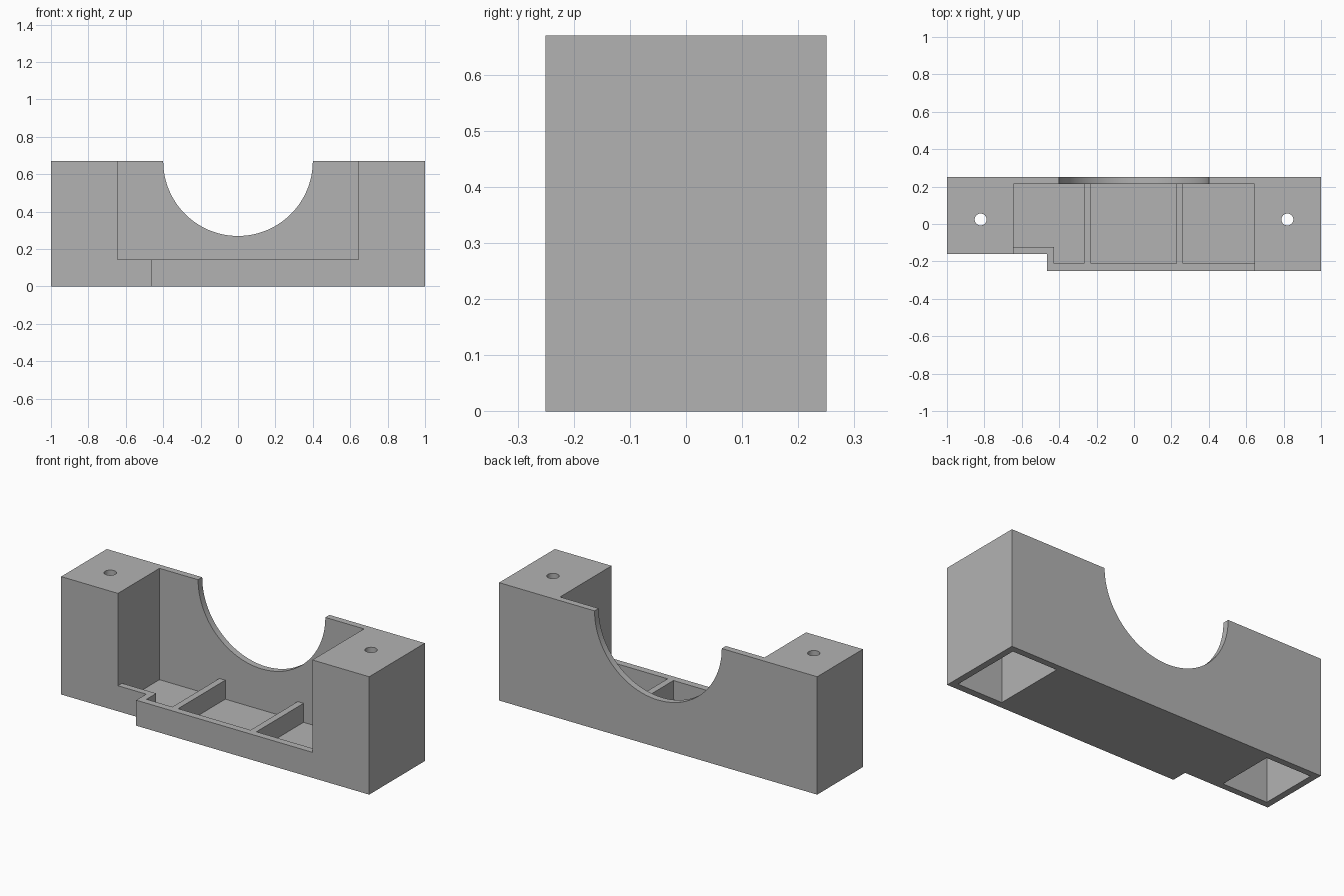
import bpy
import bmesh

cube = bpy.data.objects.get("Cube")
if cube:
    bpy.data.objects.remove(cube, do_unlink=True)

HEIGHT, WALL, BAY = 0.67, 0.037, 0.643
BACK, FRONT, STEP_Y, STEP_X = 0.25, -0.25, -0.16, -0.465
LEDGE = 0.145

grey = bpy.data.materials.new("light grey")
grey.use_nodes = True
grey.diffuse_color = (0.45, 0.45, 0.45, 1)
grey.node_tree.nodes["Principled BSDF"].inputs["Base Color"].default_value = (0.45, 0.45, 0.45, 1)


def prism(name, outline, z0, z1):
    """Extrude a plan outline from z0 to z1."""
    bm = bmesh.new()
    face = bm.faces.new([bm.verts.new((x, y, z0)) for x, y in outline])
    top = bmesh.ops.extrude_face_region(bm, geom=[face])["geom"]
    verts = [v for v in top if isinstance(v, bmesh.types.BMVert)]
    bmesh.ops.translate(bm, verts=verts, vec=(0, 0, z1 - z0))
    bmesh.ops.recalc_face_normals(bm, faces=bm.faces)
    mesh = bpy.data.meshes.new(name)
    bm.to_mesh(mesh)
    bm.free()
    mesh.materials.append(grey)
    obj = bpy.data.objects.new(name, mesh)
    bpy.context.collection.objects.link(obj)
    return obj


def rect(x0, x1, y0, y1):
    return [(x0, y0), (x1, y0), (x1, y1), (x0, y1)]


def cylinder(name, radius, depth, location, rotation=(0, 0, 0), sides=32):
    bpy.ops.mesh.primitive_cylinder_add(vertices=sides, radius=radius, depth=depth,
                                        location=location, rotation=rotation)
    obj = bpy.context.object
    obj.name = name
    obj.data.materials.append(grey)
    return obj


def cut(target, cutter):
    """Subtract the cutter and remove it."""
    mod = target.modifiers.new("cut", "BOOLEAN")
    mod.operation, mod.solver, mod.object = "DIFFERENCE", "EXACT", cutter
    bpy.context.view_layer.objects.active = target
    bpy.ops.object.modifier_apply(modifier=mod.name)
    bpy.data.objects.remove(cutter, do_unlink=True)


# Solid body with the stepped front corner
body = prism("bracket_body", [(-1, STEP_Y), (STEP_X, STEP_Y), (STEP_X, FRONT),
                              (1, FRONT), (1, BACK), (-1, BACK)], 0, HEIGHT)

# Open bay between the end blocks, leaving the back wall
inner_back, inner_front, inner_step = BACK - WALL, FRONT + WALL + 0.003, STEP_Y + WALL
cut(body, prism("bay_cutter", rect(-BAY, BAY, -0.5, inner_back), LEDGE, 1))

# Three floor trays separated by two ribs
trays = [
    [(-BAY, inner_step), (STEP_X + WALL, inner_step), (STEP_X + WALL, inner_front),
     (-0.266, inner_front), (-0.266, inner_back), (-BAY, inner_back)],
    rect(-0.229, 0.226, inner_front, inner_back),
    rect(0.263, BAY, inner_front, inner_back),
]
for outline in trays:
    cut(body, prism("tray_cutter", outline, WALL, 0.25))

# Semicircular saddle in the back wall
cut(body, cylinder("saddle_cutter", 0.4, 0.2, (0, BACK, HEIGHT), (1.570796, 0, 0), 96))

# Hollow end blocks, open below, with a screw hole through each top
for side, y0 in ((-1, inner_step), (1, inner_front)):
    xs = sorted((side * (BAY + WALL), side * (1 - WALL)))
    cut(body, prism("pocket_cutter", rect(*xs, y0, inner_back), -0.1, HEIGHT - WALL))
    cut(body, cylinder("hole_cutter", 0.032, 0.2, (side * 0.82, 0.024, HEIGHT)))

bpy.ops.object.select_all(action="DESELECT")
body.select_set(True)
bpy.context.view_layer.objects.active = body
bpy.ops.object.shade_smooth_by_angle()
